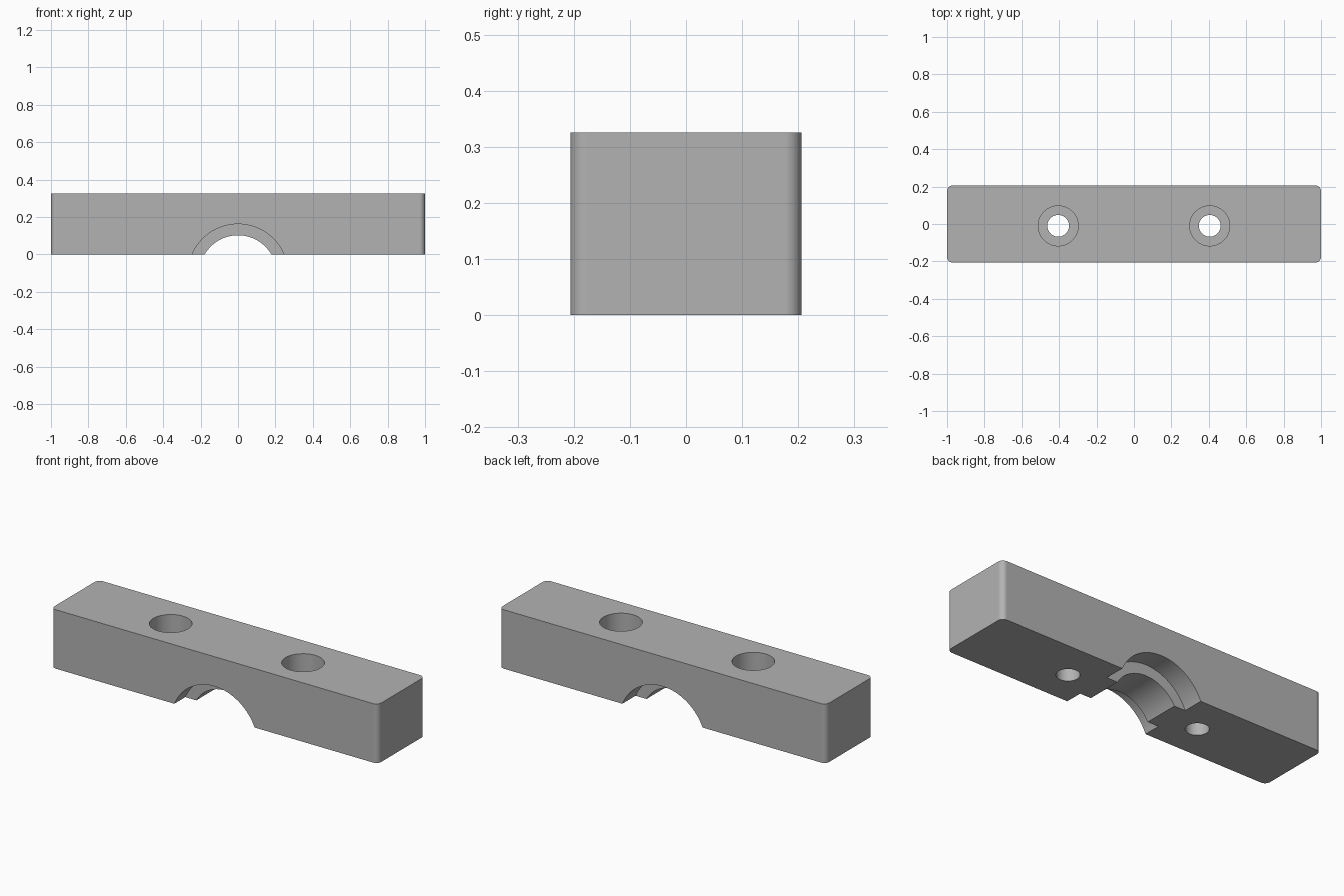
import bpy, bmesh, math
from mathutils import Matrix

LENGTH, DEPTH, HEIGHT = 2.0, 0.412, 0.326
CORNER = 0.03
HOLE_X, HOLE_Y = 0.405, -0.01
AXIS_Z = -0.105          # centre line of the shaft groove

if "Cube" in bpy.data.objects:
    bpy.data.objects.remove(bpy.data.objects["Cube"], do_unlink=True)

grey = bpy.data.materials.new("plain_grey")
grey.use_nodes = True
colour = (0.45, 0.45, 0.45, 1)
grey.diffuse_color = colour
grey.node_tree.nodes["Principled BSDF"].inputs["Base Color"].default_value = colour


def to_object(bm, name):
    mesh = bpy.data.meshes.new(name)
    bm.to_mesh(mesh)
    bm.free()
    mesh.materials.append(grey)
    obj = bpy.data.objects.new(name, mesh)
    bpy.context.collection.objects.link(obj)
    return obj


def cylinder(name, radius, length, centre, along_y=False, sides=64):
    bm = bmesh.new()
    turn = Matrix.Rotation(math.pi / 2, 4, "X") if along_y else Matrix()
    bmesh.ops.create_cone(bm, cap_ends=True, segments=sides, radius1=radius,
                          radius2=radius, depth=length,
                          matrix=Matrix.Translation(centre) @ turn)
    return to_object(bm, name)


# Block with rounded vertical corners
bm = bmesh.new()
bmesh.ops.create_cube(bm, size=1, matrix=Matrix.Translation((0, 0, HEIGHT / 2))
                      @ Matrix.Diagonal((LENGTH, DEPTH, HEIGHT, 1)))
uprights = [e for e in bm.edges if abs(e.verts[0].co.z - e.verts[1].co.z) > 0.1]
bmesh.ops.bevel(bm, geom=uprights, offset=CORNER, segments=8, profile=0.5,
                affect="EDGES")
block = to_object(bm, "clamp_block")

# Shaft groove: narrow through the middle rib, wider at both ends
cutters = [cylinder("groove_cutter", 0.207, 1, (0, 0, AXIS_Z), True, 128)]
for y_in, y_out in ((0.09, 0.5), (-0.11, -0.5)):
    cutters.append(cylinder("end_groove_cutter", 0.267, abs(y_out - y_in),
                            (0, (y_in + y_out) / 2, AXIS_Z), True, 128))

# Bolt holes with counterbores
for side in (-1, 1):
    x = side * HOLE_X
    cutters.append(cylinder("bolt_hole_cutter", 0.058, 1, (x, HOLE_Y, HEIGHT / 2)))
    cutters.append(cylinder("counterbore_cutter", 0.107, 0.2, (x, HOLE_Y, HEIGHT)))

for cutter in cutters:
    cutter.hide_render = True
    cutter.hide_viewport = False
    cut = block.modifiers.new(cutter.name, "BOOLEAN")
    cut.operation = "DIFFERENCE"
    cut.solver = "EXACT"
    cut.object = cutter

# Apply the cuts, remove the cutters, then smooth the round walls
bpy.context.view_layer.update()
evaluated = block.evaluated_get(bpy.context.evaluated_depsgraph_get())
solid = bpy.data.meshes.new_from_object(evaluated)
block.modifiers.clear()
block.data = solid
for cutter in cutters:
    bpy.data.objects.remove(cutter, do_unlink=True)

bpy.ops.object.select_all(action="DESELECT")
block.select_set(True)
bpy.context.view_layer.objects.active = block
bpy.ops.object.shade_smooth_by_angle(angle=math.radians(30))
weighted = block.modifiers.new("even_shading", "WEIGHTED_NORMAL")
weighted.keep_sharp = True
